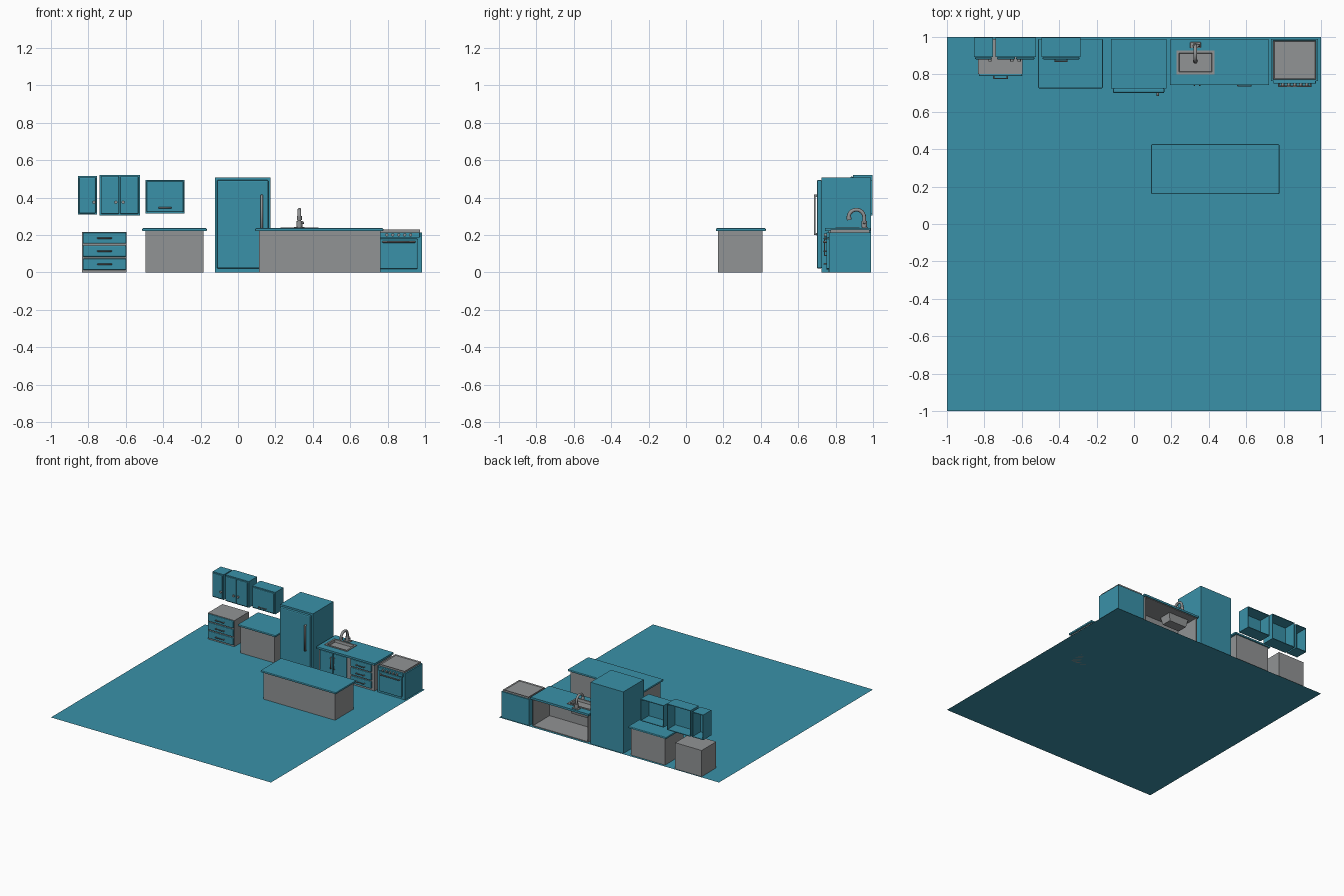
import bpy, bmesh, math
from mathutils import Vector

if "Cube" in bpy.data.objects:
    bpy.data.objects.remove(bpy.data.objects["Cube"])


def material(name, c):
    m = bpy.data.materials.new(name)
    m.diffuse_color = (*c, 1)
    m.use_nodes = True
    m.node_tree.nodes["Principled BSDF"].inputs["Base Color"].default_value = m.diffuse_color
    return m


TEAL = material("teal", (0.042, 0.285, 0.395))
GRAY = material("gray", (0.285, 0.295, 0.30))


def finish(name, bm, mat):
    me = bpy.data.meshes.new(name)
    bm.to_mesh(me)
    bm.free()
    me.materials.append(mat)
    ob = bpy.data.objects.new(name, me)
    bpy.context.collection.objects.link(ob)
    return ob


def box(name, x, y, z, mat, bevel=0, open_back=False):
    """Axis-aligned box from (min, max) ranges, optionally bevelled or hollow at the back."""
    bm = bmesh.new()
    bmesh.ops.create_cube(bm, size=1)
    for v in bm.verts:
        v.co = Vector([r[0] if c < 0 else r[1] for c, r in zip(v.co, (x, y, z))])
    if open_back:
        bmesh.ops.delete(bm, geom=[f for f in bm.faces if f.normal.y > 0.5], context='FACES')
    ob = finish(name, bm, mat)
    if bevel:
        m = ob.modifiers.new("bevel", 'BEVEL')
        m.width, m.segments = bevel, 2
    if open_back:
        m = ob.modifiers.new("thickness", 'SOLIDIFY')
        m.thickness = 0.008
    return ob


def tube(name, pts, r, mat=GRAY):
    """Round pipe along a path."""
    cu = bpy.data.curves.new(name, 'CURVE')
    cu.dimensions = '3D'
    cu.bevel_depth, cu.bevel_resolution, cu.use_fill_caps = r, 2, True
    s = cu.splines.new('POLY')
    s.points.add(len(pts) - 1)
    for p, c in zip(s.points, pts):
        p.co = (*c, 1)
    cu.materials.append(mat)
    ob = bpy.data.objects.new(name, cu)
    bpy.context.collection.objects.link(ob)
    return ob


def knob(name, x, y, z, r=0.009):
    tube(name, [(x, y, z), (x, y - 0.014, z)], r)


def handle(name, a, b, y, r=0.004, out=0.012):
    """Bar handle between (x, z) points a and b on the plane y."""
    tube(name, [(a[0], y, a[1]), (a[0], y - out, a[1]),
                (b[0], y - out, b[1]), (b[0], y, b[1])], r)


def drawers(name, x, y, zs, half):
    """Stack of drawer fronts with bar handles."""
    mid = sum(x) / 2
    for i, z in enumerate(zs):
        box(f"{name}_front_{i}", x, (y, y + 0.014), z, TEAL, 0.006)
        h = (z[0] + z[1]) / 2
        handle(f"{name}_handle_{i}", (mid - half, h), (mid + half, h), y)


# floor
bm = bmesh.new()
bmesh.ops.create_grid(bm, x_segments=1, y_segments=1, size=1)
finish("floor", bm, TEAL)

# wall cabinets: body range, doors, knobs
for name, x, z, doors, knobs in (
        ("small_wall_cabinet", (-0.855, -0.755), (0.308, 0.515), [(-0.85, -0.76)], [-0.77]),
        ("double_wall_cabinet", (-0.74, -0.525), (0.305, 0.52),
         [(-0.733, -0.635), (-0.631, -0.532)], [-0.653, -0.614]),
        ("hood_wall_cabinet", (-0.495, -0.285), (0.315, 0.495), [(-0.489, -0.291)], [])):
    box(name, x, (0.892, 0.998), z, TEAL, open_back=True)
    for i, d in enumerate(doors):
        box(f"{name}_door_{i}", d, (0.88, 0.893), (z[0] + 0.007, z[1] - 0.007), TEAL, 0.006)
    for i, k in enumerate(knobs):
        knob(f"{name}_knob_{i}", k, 0.882, 0.375)
handle("hood_cabinet_handle", (-0.422, 0.345), (-0.358, 0.345), 0.882)

# drawer cabinet
box("drawer_cabinet", (-0.835, -0.595), (0.803, 0.99), (0, 0.215), GRAY)
drawers("cabinet_drawer", (-0.83, -0.597), 0.79,
        [(0.013, 0.074), (0.083, 0.144), (0.153, 0.213)], 0.036)

# plain base cabinet and island, each with a worktop
for name, x, y, tx, ty in (
        ("base_cabinet", (-0.495, -0.185), (0.74, 0.98), (-0.512, -0.167), (0.725, 0.99)),
        ("island", (0.112, 0.762), (0.172, 0.408), (0.092, 0.777), (0.16, 0.427))):
    box(name, x, y, (0, 0.221), GRAY)
    box(name + "_worktop", tx, ty, (0.22, 0.236), TEAL, 0.005)

# fridge
box("fridge_body", (-0.123, 0.174), (0.724, 0.99), (0, 0.506), TEAL)
box("fridge_door", (-0.113, 0.163), (0.7, 0.726), (0.02, 0.494), TEAL, 0.008)
handle("fridge_handle", (0.127, 0.205), (0.127, 0.41), 0.702, 0.007, 0.014)

# sink cabinet, hollow at the back
box("sink_cabinet", (0.205, 0.708), (0.762, 0.98), (0, 0.221), GRAY, open_back=True)
for i, d in enumerate([(0.215, 0.335), (0.34, 0.46)]):
    box(f"sink_door_{i}", d, (0.75, 0.763), (0.015, 0.212), TEAL, 0.006)
    hx = 0.323 if i == 0 else 0.352
    handle(f"sink_door_handle_{i}", (hx, 0.09), (hx, 0.18), 0.752)
drawers("sink_drawer", (0.495, 0.685), 0.75,
        [(0.015, 0.075), (0.083, 0.143), (0.151, 0.211)], 0.035)

# sink worktop with a cut opening
top = box("sink_worktop", (0.193, 0.722), (0.742, 0.987), (0.22, 0.236), TEAL)
cut = box("sink_cutter", (0.232, 0.425), (0.805, 0.922), (0.1, 0.3), TEAL)
cut.hide_render = True
cut.hide_viewport = True
cut.display_type = 'WIRE'
m = top.modifiers.new("opening", 'BOOLEAN')
m.operation, m.object, m.solver = 'DIFFERENCE', cut, 'EXACT'

# sink: tapered basin with thin rim
bm = bmesh.new()
loops = []
for x0, x1, y0, y1, z in ((0.25, 0.407, 0.822, 0.905, 0.155), (0.234, 0.423, 0.807, 0.92, 0.236),
                          (0.226, 0.431, 0.799, 0.928, 0.236), (0.226, 0.431, 0.799, 0.928, 0.241),
                          (0.24, 0.417, 0.813, 0.914, 0.241), (0.254, 0.403, 0.826, 0.901, 0.16)):
    loops.append([bm.verts.new(c) for c in ((x0, y0, z), (x1, y0, z), (x1, y1, z), (x0, y1, z))])
for a, b in zip(loops, loops[1:]):
    for i in range(4):
        j = (i + 1) % 4
        bm.faces.new((a[i], a[j], b[j], b[i]))
bm.faces.new(loops[0][::-1])
bm.faces.new(loops[-1])
finish("sink_basin", bm, GRAY)

# faucet: base, arched neck, nozzle, lever
box("faucet_base", (0.3, 0.357), (0.94, 0.972), (0.235, 0.243), GRAY, 0.003)
tube("faucet_stem", [(0.328, 0.953, 0.24), (0.328, 0.953, 0.275)], 0.016)
arch = [(0.328, 0.911 + 0.042 * math.cos(a), 0.293 + 0.042 * math.sin(a))
        for a in [math.pi * 1.05 * i / 12 for i in range(13)]]
tube("faucet_neck", [(0.328, 0.953, 0.26)] + arch, 0.010)
tube("faucet_nozzle", [(0.328, 0.869, 0.3), (0.328, 0.873, 0.28)], 0.013)
tube("faucet_lever", [(0.335, 0.953, 0.262), (0.352, 0.953, 0.266)], 0.006)

# stove
box("stove_body", (0.732, 0.985), (0.764, 0.99), (0, 0.214), TEAL)
box("stove_control_panel", (0.745, 0.972), (0.75, 0.766), (0.186, 0.213), TEAL, 0.003)
box("stove_oven_door", (0.757, 0.96), (0.75, 0.766), (0.018, 0.18), TEAL, 0.005)
handle("stove_oven_handle", (0.775, 0.163), (0.945, 0.163), 0.752, 0.005, 0.016)
for i in range(5):
    knob(f"stove_knob_{i}", 0.795 + i * 0.032, 0.752, 0.2)
# stove top plate with a raised lip
bm = bmesh.new()
bmesh.ops.create_cube(bm, size=1)
for v in bm.verts:
    v.co = Vector((0.859 + v.co.x * 0.23, 0.877 + v.co.y * 0.21, 0.221 + v.co.z * 0.016))
bm.normal_update()
f = max(bm.faces, key=lambda f: f.calc_center_median().z)
bmesh.ops.inset_region(bm, faces=[f], thickness=0.01)
for v in f.verts:
    v.co.z -= 0.006
finish("stove_top", bm, GRAY)
